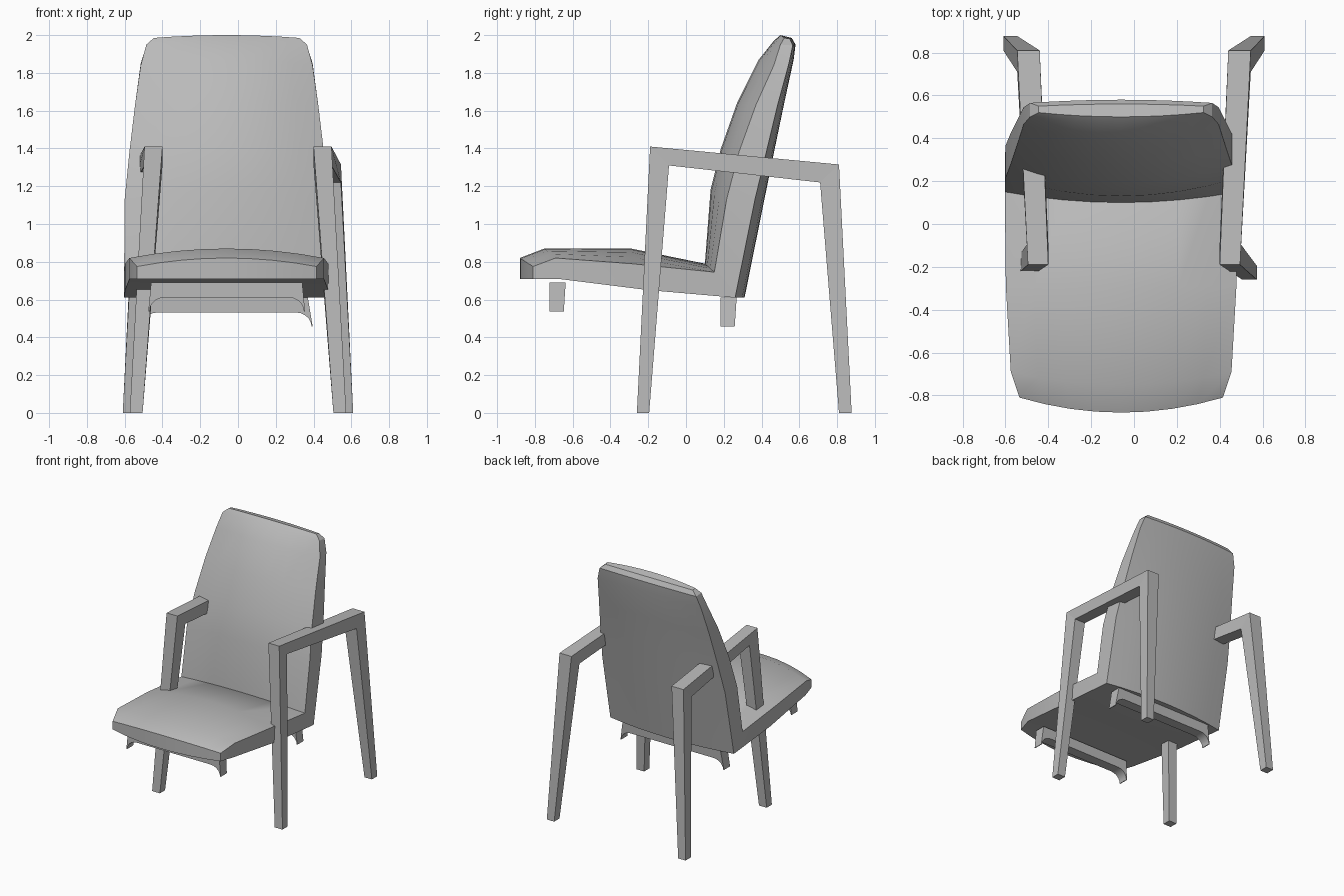
import bpy
import bmesh
import math

default_cube = bpy.data.objects.get("Cube")
if default_cube:
    bpy.data.objects.remove(default_cube, do_unlink=True)

# One mid grey for the whole chair
grey = bpy.data.materials.new("mid_grey")
grey.use_nodes = True
grey.diffuse_color = (0.49, 0.49, 0.49, 1)
grey.node_tree.nodes["Principled BSDF"].inputs["Base Color"].default_value = grey.diffuse_color

CENTRE = -0.06  # the upholstery sits slightly off the frame centre


def finish(name, bm, smooth=False):
    """Turn a bmesh into a named, coloured object."""
    bmesh.ops.recalc_face_normals(bm, faces=bm.faces)
    mesh = bpy.data.meshes.new(name)
    bm.to_mesh(mesh)
    bm.free()
    mesh.materials.append(grey)
    obj = bpy.data.objects.new(name, mesh)
    bpy.context.scene.collection.objects.link(obj)
    if smooth:
        bpy.ops.object.select_all(action='DESELECT')
        obj.select_set(True)
        bpy.context.view_layer.objects.active = obj
        bpy.ops.object.shade_smooth_by_angle(angle=math.radians(32))
    return obj


def cushion(name, stations, columns=8):
    """Loft a padded slab; both faces bulge from the edge to the middle."""
    bm = bmesh.new()
    rings = []
    for half, pad_mid, pad_edge, shell_mid, shell_edge in stations:
        def row(mid, edge):
            verts = []
            for i in range(columns + 1):
                t = 2 * i / columns - 1
                y, z = (m + (e - m) * t * t for m, e in zip(mid, edge))
                verts.append(bm.verts.new((CENTRE + half * t, y, z)))
            return verts
        rings.append((row(pad_mid, pad_edge), row(shell_mid, shell_edge)))
    for (pad_a, shell_a), (pad_b, shell_b) in zip(rings, rings[1:]):
        for a, b in ((pad_a, pad_b), (shell_a, shell_b)):
            for i in range(columns):
                bm.faces.new((a[i], a[i + 1], b[i + 1], b[i]))
        for side in (0, -1):
            bm.faces.new((pad_a[side], pad_b[side], shell_b[side], shell_a[side]))
    for pad, shell in (rings[0], rings[-1]):
        for i in range(columns):
            bm.faces.new((pad[i], pad[i + 1], shell[i + 1], shell[i]))
    return finish(name, bm, smooth=True)


# Half width, then (y, z) of pad middle, pad edge, shell middle, shell edge
mitre = (0.543, (0.10, 0.79), (0.15, 0.745), (0.31, 0.61), (0.26, 0.61))

seat_stations = [
    (0.475, (-0.88, 0.82), (-0.81, 0.775), (-0.88, 0.71), (-0.81, 0.71)),
    (0.515, (-0.75, 0.87), (-0.69, 0.82), (-0.68, 0.71), (-0.68, 0.71)),
    (0.538, (-0.29, 0.87), (-0.29, 0.79), (-0.2, 0.65), (-0.2, 0.65)),
    mitre,
]
back_stations = [
    mitre,
    (0.54, (0.13, 1.18), (0.215, 1.13), (0.415, 1.13), (0.365, 1.13)),
    (0.515, (0.185, 1.4), (0.28, 1.38), (0.47, 1.4), (0.425, 1.38)),
    (0.485, (0.27, 1.64), (0.37, 1.63), (0.52, 1.64), (0.485, 1.63)),
    (0.455, (0.385, 1.87), (0.465, 1.84), (0.57, 1.87), (0.545, 1.85)),
    (0.425, (0.465, 1.97), (0.5, 1.95), (0.58, 1.95), (0.565, 1.945)),
    (0.385, (0.5, 2), (0.52, 1.985), (0.56, 1.985), (0.55, 1.98)),
]
cushion("seat", seat_stations)
cushion("backrest", back_stations)


# Side frames: front leg, armrest and rear leg as one bent, splayed bar
# Each joint: (y, z) outside and inside the bend, then inner and outer x
frame_joints = [
    ((-0.26, 0), (-0.195, 0), 0.505, 0.573),
    ((-0.19, 1.41), (-0.09, 1.31), 0.4, 0.495),
    ((0.81, 1.315), (0.71, 1.22), 0.44, 0.545),
    ((0.877, 0), (0.81, 0), 0.545, 0.61),
]


def arm_frame(name, side):
    bm = bmesh.new()
    rings = []
    for outside, inside, near, far in frame_joints:
        corners = [(near, outside), (far, outside), (far, inside), (near, inside)]
        rings.append([bm.verts.new((side * x, y, z)) for x, (y, z) in corners])
    for a, b in zip(rings, rings[1:]):
        for i in range(4):
            j = (i + 1) % 4
            bm.faces.new((a[i], a[j], b[j], b[i]))
    bm.faces.new(rings[0])
    bm.faces.new(rings[-1])
    return finish(name, bm)


arm_frame("left_arm_frame", 1)
arm_frame("right_arm_frame", -1)


# Cross rails under the seat: flat bar with a curved foot at each end
def cross_rail(name, y, top, half, flare):
    foot = half + flare
    reach, drop, band = 0.085, 0.152, 0.078
    profile = [(half, top), (foot, top - drop)]
    for step in range(6):
        angle = math.radians(18 * step)
        profile.append((foot - 0.006 - reach * (1 - math.cos(angle)),
                        top - drop + (drop - band) * math.sin(angle)))
    outline = profile + [(-x, z) for x, z in reversed(profile)]
    bm = bmesh.new()
    front, rear = [], []
    for x, z in outline:
        lean = 0.01 * (z - top) / drop
        front.append(bm.verts.new((CENTRE + x, y - 0.043, z)))
        rear.append(bm.verts.new((CENTRE + x, y + 0.043 + lean, z)))
    count = len(outline)
    for i in range(count):
        j = (i + 1) % count
        bm.faces.new((front[i], front[j], rear[j], rear[i]))
    for verts in (front, rear):
        bm.faces.new(verts)
    return finish(name, bm, smooth=True)


cross_rail("front_cross_rail", -0.68, 0.69, 0.4, 0.015)
cross_rail("rear_cross_rail", 0.225, 0.61, 0.43, 0.025)
